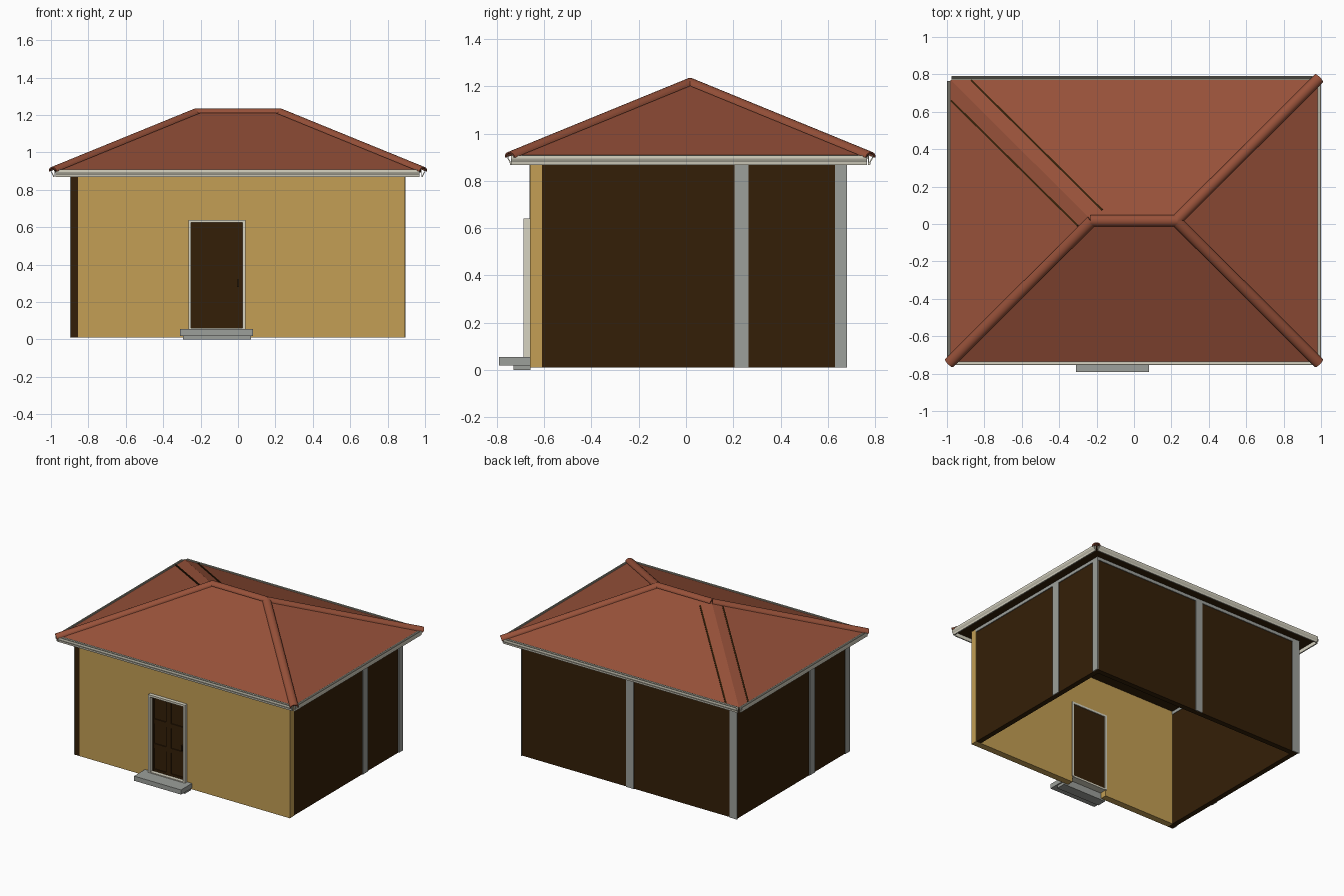
import bpy, bmesh, math
from mathutils import Vector

if "Cube" in bpy.data.objects:
    bpy.data.objects.remove(bpy.data.objects["Cube"])


def mat(name, r, g, b):
    m = bpy.data.materials.new(name)
    m.diffuse_color = [(c / 255) ** 2.2 for c in (r, g, b)] + [1]
    m.use_nodes = True
    m.node_tree.nodes["Principled BSDF"].inputs["Base Color"].default_value = m.diffuse_color
    return m


TILE = mat("terracotta", 150, 82, 60)
YELLOW = mat("ochre_plaster", 194, 157, 85)
BROWN = mat("dark_brown_wood", 55, 36, 16)
GREY = mat("grey_stone", 155, 158, 153)
CREAM = mat("cream_trim", 214, 210, 192)


def finish(name, bm, material):
    bmesh.ops.recalc_face_normals(bm, faces=bm.faces)
    me = bpy.data.meshes.new(name)
    bm.to_mesh(me)
    bm.free()
    me.materials.append(material)
    ob = bpy.data.objects.new(name, me)
    bpy.context.collection.objects.link(ob)
    return ob


def box(name, x, y, z, material):
    bm = bmesh.new()
    bmesh.ops.create_cube(bm, size=1)
    for v in bm.verts:
        v.co = [r[0] if c < 0 else r[1] for c, r in zip(v.co, (x, y, z))]
    return finish(name, bm, material)


def sweep(name, a, b, profile, material, smooth=False):
    """Sweep a closed profile (right, up) straight from a to b."""
    a, b = Vector(a), Vector(b)
    d = (b - a).normalized()
    side = d.cross(Vector((0, 0, 1))).normalized()
    up = side.cross(d)
    bm = bmesh.new()
    r0, r1 = ([bm.verts.new(p + side * u + up * v) for u, v in profile] for p in (a, b))
    n = len(profile)
    for i in range(n):
        j = (i + 1) % n
        bm.faces.new((r0[i], r0[j], r1[j], r1[i]))
    bm.faces.new(r0)
    bm.faces.new(r1)
    ob = finish(name, bm, material)
    if smooth:
        bpy.ops.object.select_all(action='DESELECT')
        ob.select_set(True)
        bpy.context.view_layer.objects.active = ob
        bpy.ops.object.shade_smooth_by_angle(angle=math.radians(40))
    return ob


# front wall with a door opening
front = [(-.855, .01), (-.26, .01), (-.26, .635), (.035, .635), (.035, .01),
         (.893, .01), (.893, .9), (-.855, .9)]
sweep("front_wall", (0, -.61, 0), (0, -.66, 0), [(-x, z) for x, z in front], YELLOW)

# timber walls on the other three sides
WZ = (.01, .875)
box("left_wall", (-.893, -.855), (-.66, .675), WZ, BROWN)
box("right_wall", (.852, .89), (-.61, .675), WZ, BROWN)
box("back_wall", (-.855, .852), (.635, .675), WZ, BROWN)

# thin grey posts on the wall faces
PZ = (.01, .895)
for tag, y in (("corner", (.63, .681)), ("middle", (.205, .265))):
    box("right_post_" + tag, (.889, .896), y, PZ, GREY)
    box("left_post_" + tag, (-.899, -.892), (.02 - y[1], .02 - y[0]), PZ, GREY)
box("back_post_corner", (-.899, -.84), (.674, .681), PZ, GREY)
box("back_post_middle", (-.04, .02), (.674, .681), PZ, GREY)

# beams under the eaves
box("left_beam", (-.899, -.852), (-.66, .681), (.87, .897), GREY)
box("right_beam", (.85, .896), (-.61, .681), (.87, .897), GREY)
box("back_beam", (-.852, .85), (.633, .681), (.87, .897), GREY)

# hipped roof
X, Y0, Y1, ZE, RX, RY, ZR = .98, -.735, .77, .905, .225, .0175, 1.213
box("soffit", (-X + .002, X - .002), (Y0 + .002, Y1 - .002), (.893, ZE), BROWN)
bm = bmesh.new()
v = [bm.verts.new(p) for p in ((-X, Y0, ZE), (X, Y0, ZE), (X, Y1, ZE), (-X, Y1, ZE),
                               (-RX, RY, ZR), (RX, RY, ZR))]
for f in ((0, 1, 5, 4), (1, 2, 5), (2, 3, 4, 5), (3, 0, 4), (3, 2, 1, 0)):
    bm.faces.new([v[i] for i in f])
finish("roof", bm, TILE)

# half-round ridge and hip caps (the back left hip has none)
arc = [(math.cos(math.pi * i / 10), math.sin(math.pi * i / 10)) for i in range(11)]
cap = [(.03 * c, .025 * s - .003) for c, s in arc] + \
      [(.023 * c, .018 * s - .003) for c, s in reversed(arc)]
sweep("ridge_cap", (-RX - .008, RY, ZR), (RX + .008, RY, ZR), cap, TILE, True)
for name, sx, y in (("front_left", -1, Y0), ("front_right", 1, Y0), ("back_right", 1, Y1)):
    oy = -.01 if y < 0 else .01
    sweep("hip_cap_" + name, (sx * RX, RY, ZR), (sx * (X + .01), y + oy, ZE - .004),
          cap, TILE, True)

# dark seams either side of the back left hip
seam = [(-.005, -.004), (.005, -.004), (.005, .005), (-.005, .005)]


def slope_x(x): return ZE + (X + x) * (ZR - ZE) / (X - RX)
def slope_y(y): return ZE + (Y1 - y) * (ZR - ZE) / (Y1 - RY)


sweep("left_seam", (-.978, .66, slope_x(-.978)), (-.3, -.01, slope_x(-.3)), seam, BROWN)
sweep("back_seam", (-.87, .768, slope_y(.768)), (-.17, .075, slope_y(.075)), seam, BROWN)

# moulded open gutters on all four sides
gut = [(0, .91), (0, .868), (.009, .868), (.011, .88), (.016, .887), (.02, .895), (.02, .908),
       (.016, .908), (.016, .897), (.008, .884), (.004, .875), (.004, .91)]
for name, a, b in (("front", (-.975, Y0), (.97, Y0)), ("right", (X, -.74), (X, .765)),
                   ("back", (.97, Y1), (-.975, Y1)), ("left", (-X, .765), (-X, -.74))):
    sweep(name + "_gutter", (*a, 0), (*b, 0), gut, CREAM)

# door frame
FY = (-.687, -.604)
box("frame_left", (-.265, -.25), FY, (.055, .64), CREAM)
box("frame_right", (.025, .04), FY, (.055, .64), CREAM)
box("frame_top", (-.25, .025), FY, (.625, .64), CREAM)
box("threshold", (-.25, .025), FY, (.05, .062), CREAM)

# panelled door
box("door", (-.25, .025), (-.652, -.61), (.062, .625), BROWN)
for i, x in enumerate(((-.25, -.238), (-.135, -.095), (.013, .025))):
    box(f"door_stile_{i}", x, (-.66, -.65), (.062, .625), BROWN)
for i, z in enumerate(((.062, .078), (.235, .27), (.42, .455), (.61, .625))):
    box(f"door_rail_{i}", (-.25, .025), (-.659, -.65), z, BROWN)
box("door_handle", (-.005, .006), (-.672, -.655), (.28, .32), BROWN)

# entrance steps
box("upper_step", (-.31, .08), (-.79, -.658), (.02, .055), GREY)
box("lower_step", (-.295, .07), (-.73, -.658), (0, .02), GREY)
